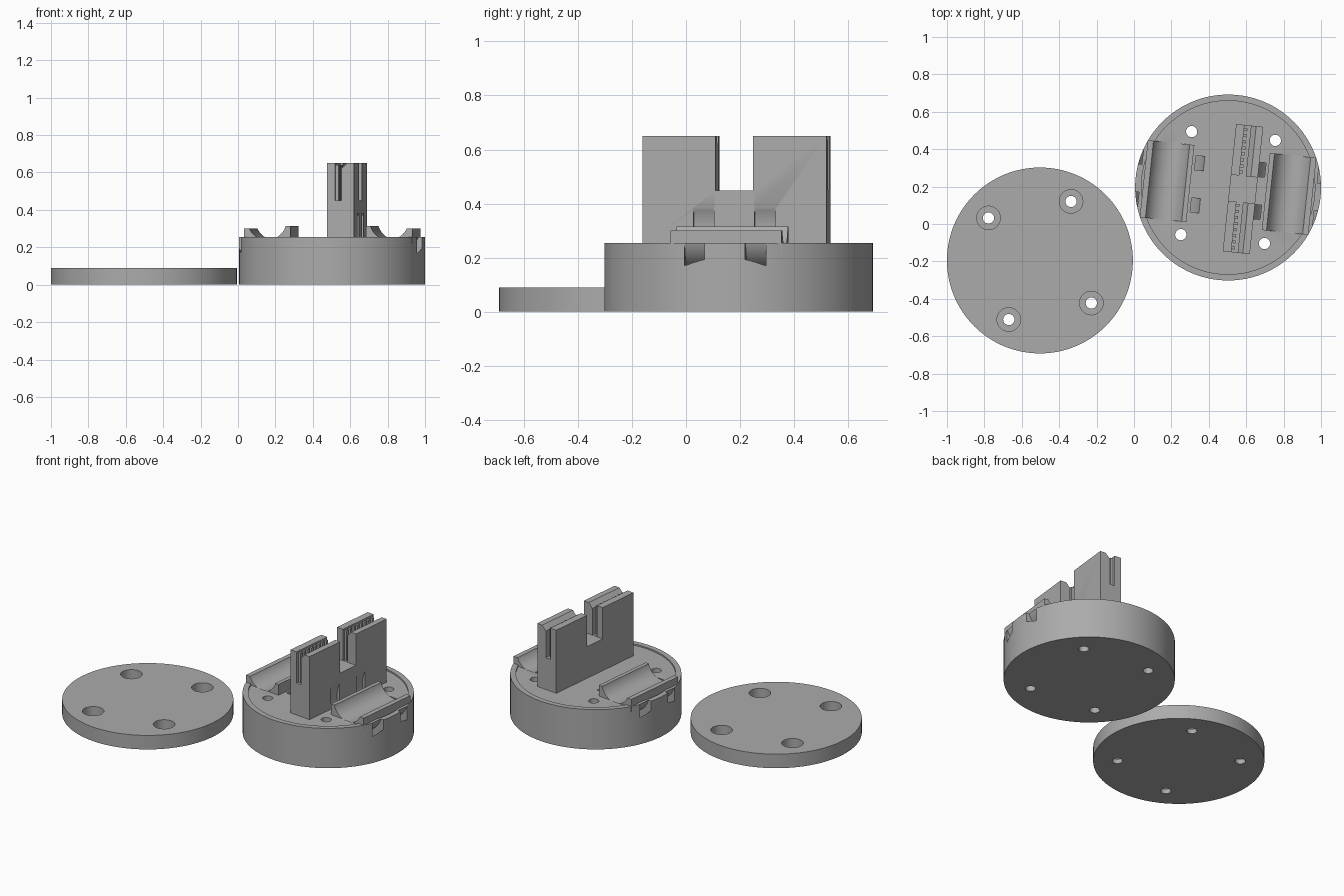
import bpy, bmesh, math
from mathutils import Matrix, Vector

cube = bpy.data.objects.get("Cube")
if cube:
    bpy.data.objects.remove(cube, do_unlink=True)

GREY = (0.41, 0.41, 0.41, 1)
mat = bpy.data.materials.new("plain_grey")
mat.use_nodes = True
mat.diffuse_color = GREY
mat.node_tree.nodes["Principled BSDF"].inputs["Base Color"].default_value = GREY


def make(name, bm):
    bmesh.ops.recalc_face_normals(bm, faces=bm.faces)
    me = bpy.data.meshes.new(name)
    bm.to_mesh(me)
    bm.free()
    me.materials.append(mat)
    ob = bpy.data.objects.new(name, me)
    bpy.context.collection.objects.link(ob)
    return ob


def prism(name, profile, y0, y1):
    """Extrude an (x, z) profile along y."""
    bm = bmesh.new()
    face = bm.faces.new([bm.verts.new((x, y0, z)) for x, z in profile])
    ext = bmesh.ops.extrude_face_region(bm, geom=[face])["geom"]
    bmesh.ops.translate(bm, vec=(0, y1 - y0, 0),
                        verts=[v for v in ext if isinstance(v, bmesh.types.BMVert)])
    return make(name, bm)


def box(name, x0, x1, y0, y1, z0, z1):
    return prism(name, [(x0, z0), (x1, z0), (x1, z1), (x0, z1)], y0, y1)


def cylinder(name, r, x, y, z0, z1, n=48):
    bm = bmesh.new()
    bmesh.ops.create_cone(bm, cap_ends=True, segments=n, radius1=r, radius2=r, depth=z1 - z0,
                          matrix=Matrix.Translation((x, y, (z0 + z1) / 2)))
    return make(name, bm)


def ring(name, x, z, r0, r1, y0, y1):
    """Band around an axis parallel to y."""
    bm = bmesh.new()
    corners = [(r0, y0), (r1, y0), (r1, y1), (r0, y1)]
    vs = [bm.verts.new((x + r, y, z)) for r, y in corners]
    edges = [bm.edges.new((vs[i], vs[(i + 1) % 4])) for i in range(4)]
    bmesh.ops.spin(bm, geom=vs + edges, cent=(x, 0, z), axis=(0, 1, 0),
                   angle=math.tau, steps=96, use_merge=True)
    bmesh.ops.remove_doubles(bm, verts=bm.verts, dist=1e-5)
    return make(name, bm)


def cut(ob, cutters):
    bpy.context.view_layer.objects.active = ob
    for c in cutters:
        c.hide_render = True
        m = ob.modifiers.new("cut", "BOOLEAN")
        m.operation = "DIFFERENCE"
        m.solver = "EXACT"
        m.object = c
        bpy.ops.object.modifier_apply(modifier=m.name)


def finish(ob, loc, angle):
    ob.location = loc
    ob.rotation_euler.z = angle
    bpy.ops.object.select_all(action="DESELECT")
    ob.select_set(True)
    bpy.context.view_layer.objects.active = ob
    bpy.ops.object.shade_smooth_by_angle(angle=math.radians(30))


R = 0.497
HOLES = [(sx * 0.225, sy * 0.277) for sx in (-1, 1) for sy in (-1, 1)]
helpers = []

# Cover plate with counterbored screw holes
plate = cylinder("cover_plate", R, 0, 0, 0, 0.09, 128)
bores = [cylinder("bore", 0.03, x, y, -0.1, 0.2) for x, y in HOLES]
bores += [cylinder("counterbore", 0.063, x, y, 0.03, 0.2) for x, y in HOLES]
cut(plate, bores)
helpers += bores

# Round base with thin raised rim and screw holes
base = cylinder("round_base", R, 0, 0, 0, 0.255, 128)
floor_cut = cylinder("floor_cut", 0.464, 0, 0, 0.246, 0.4, 128)
screws = [cylinder("screw_cut", 0.03, x, y, -0.1, 0.4) for x, y in HOLES]
cut(base, [floor_cut] + screws)
helpers += [floor_cut] + screws

# Central tower: profile with an offset slit and one chamfered lip
TX, TW, TL = 0.08, 0.0725, 0.342
profile = [(-TW, 0.24), (TW, 0.24), (TW, 0.65), (0.035, 0.65), (0.0075, 0.62),
           (0.0075, 0.45), (-0.0275, 0.45), (-0.0275, 0.65), (-TW, 0.65)]
tower = prism("tower", [(TX + x, z) for x, z in profile], -TL, TL)
notch = box("notch_cut", TX - 0.2, TX + 0.2, -0.07, 0.07, 0.449, 0.8)
cut(tower, [notch])
helpers.append(notch)

# Grip teeth inside the slit
teeth = []
for side in (-1, 1):
    for i in range(8):
        y = side * (0.09 + i * 0.0325)
        teeth.append(box("grip_tooth", TX - 0.03, TX - 0.01, y - 0.008, y + 0.008, 0.445, 0.64))

# Two cradles with round troughs, tied down through curved strap slots
cradles = []
for s, label in ((-1, "right"), (1, "left")):
    cx = s * 0.328
    inner, outer = cx - s * 0.125, cx + s * 0.125
    cradle = prism(label + "_cradle", [(inner, 0.22), (outer, 0.22), (outer, 0.30),
                                       (cx, 0.30), (cx, 0.315), (inner, 0.315)], -0.207, 0.207)
    bm = bmesh.new()
    bmesh.ops.create_cone(bm, cap_ends=True, segments=96, radius1=0.104, radius2=0.104, depth=0.416,
                          matrix=Matrix.Translation((cx, 0, 0.343)) @ Matrix.Rotation(math.pi / 2, 4, "X"))
    trough = make("trough_cut", bm)
    straps = [ring("strap_cut", cx, 0.30, 0.15, 0.195, y, y + 0.077) for y in (-0.152, 0.075)]
    cut(cradle, [trough])
    cut(base, [trough] + straps)
    if s > 0:
        cut(tower, straps)
    helpers += [trough] + straps
    cradles.append(cradle)

for h in helpers:
    bpy.data.objects.remove(h, do_unlink=True)

# Place both halves side by side
TURN = math.radians(-6)
for ob in [base, tower] + teeth + cradles:
    finish(ob, (0.503, 0.195, 0), TURN)
finish(plate, (-0.503, -0.195, 0), math.radians(11.3))
